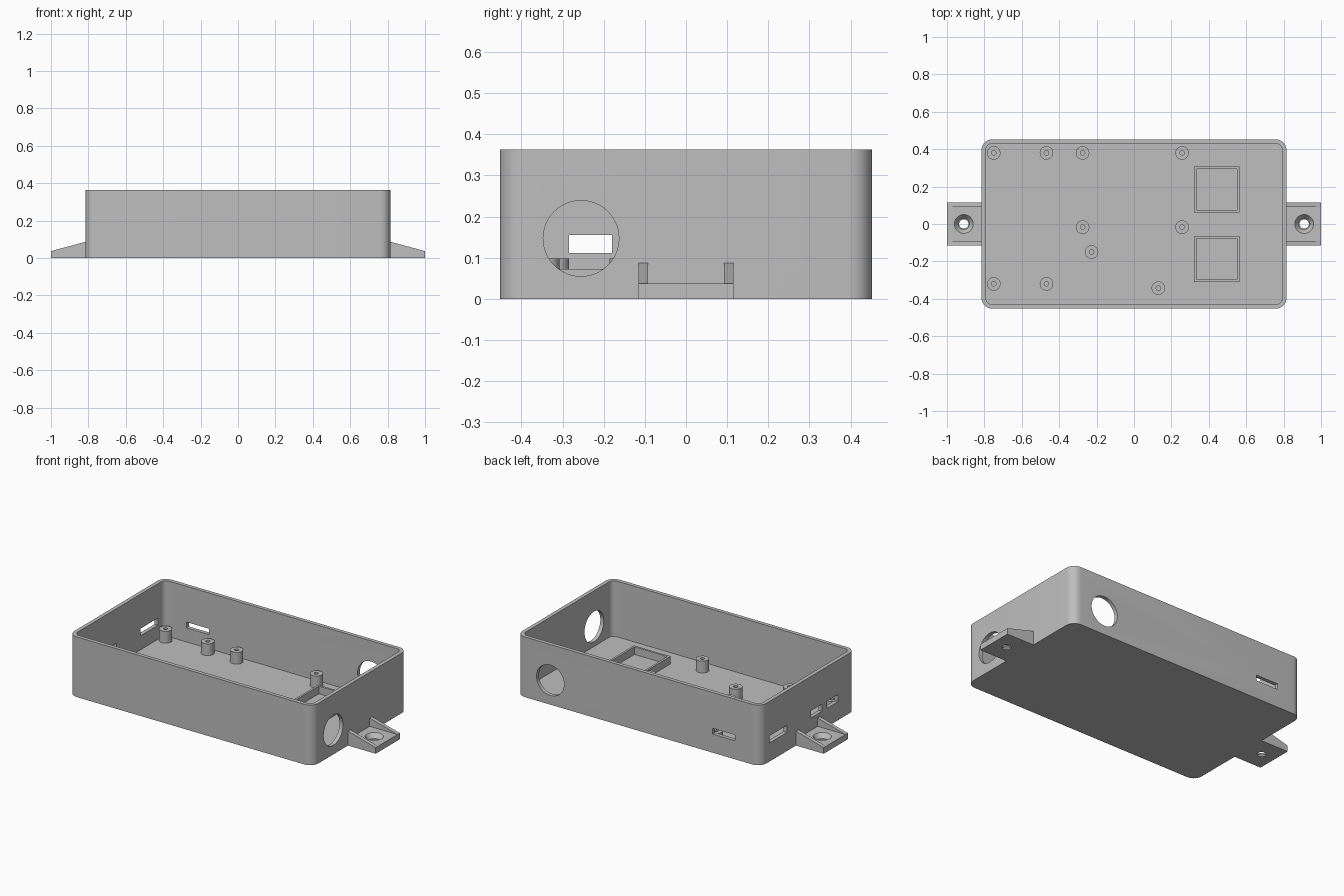
import bpy, bmesh
from math import sin, cos, pi
from mathutils import Matrix, Vector

cube = bpy.data.objects.get("Cube")
if cube:
    bpy.data.objects.remove(cube)

HX, HY, H = 0.815, 0.452, 0.363      # half length, half width, height
WALL, FLOOR, RADIUS = 0.023, 0.027, 0.056

grey = bpy.data.materials.new("light_grey")
grey.use_nodes = True
grey.diffuse_color = (0.52, 0.52, 0.52, 1)
grey.node_tree.nodes["Principled BSDF"].inputs["Base Color"].default_value = (0.52, 0.52, 0.52, 1)


def finish(name, bm):
    bmesh.ops.recalc_face_normals(bm, faces=bm.faces)
    mesh = bpy.data.meshes.new(name)
    bm.to_mesh(mesh)
    bm.free()
    mesh.materials.append(grey)
    obj = bpy.data.objects.new(name, mesh)
    bpy.context.collection.objects.link(obj)
    return obj


def prism(name, outline, direction):
    """Extrude a closed 3D outline along a direction."""
    bm = bmesh.new()
    face = bm.faces.new([bm.verts.new(p) for p in outline])
    ext = bmesh.ops.extrude_face_region(bm, geom=[face], use_keep_orig=True)
    moved = [v for v in ext["geom"] if isinstance(v, bmesh.types.BMVert)]
    bmesh.ops.translate(bm, vec=Vector(direction), verts=moved)
    return finish(name, bm)


def box(name, lo, hi):
    outline = [(lo[0], lo[1], lo[2]), (hi[0], lo[1], lo[2]),
               (hi[0], hi[1], lo[2]), (lo[0], hi[1], lo[2])]
    return prism(name, outline, (0, 0, hi[2] - lo[2]))


def rounded_box(name, hx, hy, r, z0, z1, steps=10):
    outline = []
    for k, (sx, sy) in enumerate([(1, 1), (-1, 1), (-1, -1), (1, -1)]):
        for i in range(steps + 1):
            a = (k + i / steps) * pi / 2
            outline.append((sx * (hx - r) + r * cos(a), sy * (hy - r) + r * sin(a), z0))
    return prism(name, outline, (0, 0, z1 - z0))


def cone(name, centre, r1, r2, depth, axis="Z"):
    turn = {"X": Matrix.Rotation(pi / 2, 4, "Y"), "Y": Matrix.Rotation(pi / 2, 4, "X"),
            "Z": Matrix.Identity(4)}[axis]
    bm = bmesh.new()
    bmesh.ops.create_cone(bm, cap_ends=True, segments=48, radius1=r1, radius2=r2,
                          depth=depth, matrix=Matrix.Translation(centre) @ turn)
    return finish(name, bm)


def cut(obj, cutters):
    """Subtract each cutter, bake the result and remove the cutters."""
    for c in cutters:
        c.hide_render = True
        mod = obj.modifiers.new("cut", "BOOLEAN")
        mod.operation, mod.solver, mod.object = "DIFFERENCE", "EXACT", c
    bpy.context.view_layer.update()
    baked = bpy.data.meshes.new_from_object(obj.evaluated_get(bpy.context.evaluated_depsgraph_get()))
    obj.modifiers.clear()
    obj.data = baked
    for c in cutters:
        bpy.data.objects.remove(c)


def smooth(obj):
    bpy.ops.object.select_all(action="DESELECT")
    obj.select_set(True)
    bpy.context.view_layer.objects.active = obj
    bpy.ops.object.shade_smooth_by_angle(angle=0.5)


# Open tray with its cable holes and connector slots
tray = rounded_box("tray", HX, HY, RADIUS, 0, H)
cutters = [
    rounded_box("cavity", HX - WALL, HY - WALL, RADIUS - WALL, FLOOR, H + 0.1),
    cone("end_hole", (HX, -0.255, 0.147), 0.092, 0.092, 0.1, "X"),
    cone("back_hole", (0.59, HY, 0.147), 0.092, 0.092, 0.1, "Y"),
    box("back_slot", (-0.645, HY - 0.05, 0.112), (-0.495, HY + 0.05, 0.147)),
]
for y, width in [(-0.232, 0.105), (-0.08, 0.105), (0.284, 0.165)]:
    cutters.append(box("end_slot", (-HX - 0.05, y - width / 2, 0.112),
                       (-HX + 0.05, y + width / 2, 0.155)))
cut(tray, cutters)
smooth(tray)

# Circuit board standoffs with screw holes
TOP = 0.098
for x, y in [(-0.75, 0.38), (-0.468, 0.38), (-0.275, 0.38), (0.257, 0.38),
             (-0.275, -0.017), (0.257, -0.017), (-0.227, -0.15),
             (-0.75, -0.32), (-0.468, -0.32), (0.13, -0.343)]:
    post = cone("standoff", (x, y, (FLOOR + TOP) / 2), 0.036, 0.036, TOP - FLOOR)
    cut(post, [cone("screw_hole", (x, y, TOP), 0.012, 0.012, 0.12)])
    smooth(post)

# Square retaining frames on the floor
for y in (0.185, -0.187):
    frame = box("retaining_frame", (0.32, y - 0.123, FLOOR), (0.565, y + 0.123, 0.073))
    cut(frame, [box("frame_opening", (0.333, y - 0.11, 0), (0.552, y + 0.11, 0.2))])

# Mounting tabs with countersunk holes and sloping ribs
tab = box("mounting_tab", (HX, -0.115, 0), (1, 0.115, 0.037))
cut(tab, [cone("bolt_hole", (0.91, 0, 0.02), 0.025, 0.025, 0.1),
          cone("countersink", (0.91, 0, 0.03), 0.03, 0.06, 0.04)])
smooth(tab)
ribs = [prism("tab_rib", [(HX, y, 0.037), (1, y, 0.037), (HX, y, 0.087)], (0, 0.023, 0))
        for y in (-0.115, 0.092)]
for part in [tab] + ribs:
    mirror = part.modifiers.new("mirror", "MIRROR")
    mirror.use_axis = (True, False, False)
    mirror.use_mirror_merge = False
